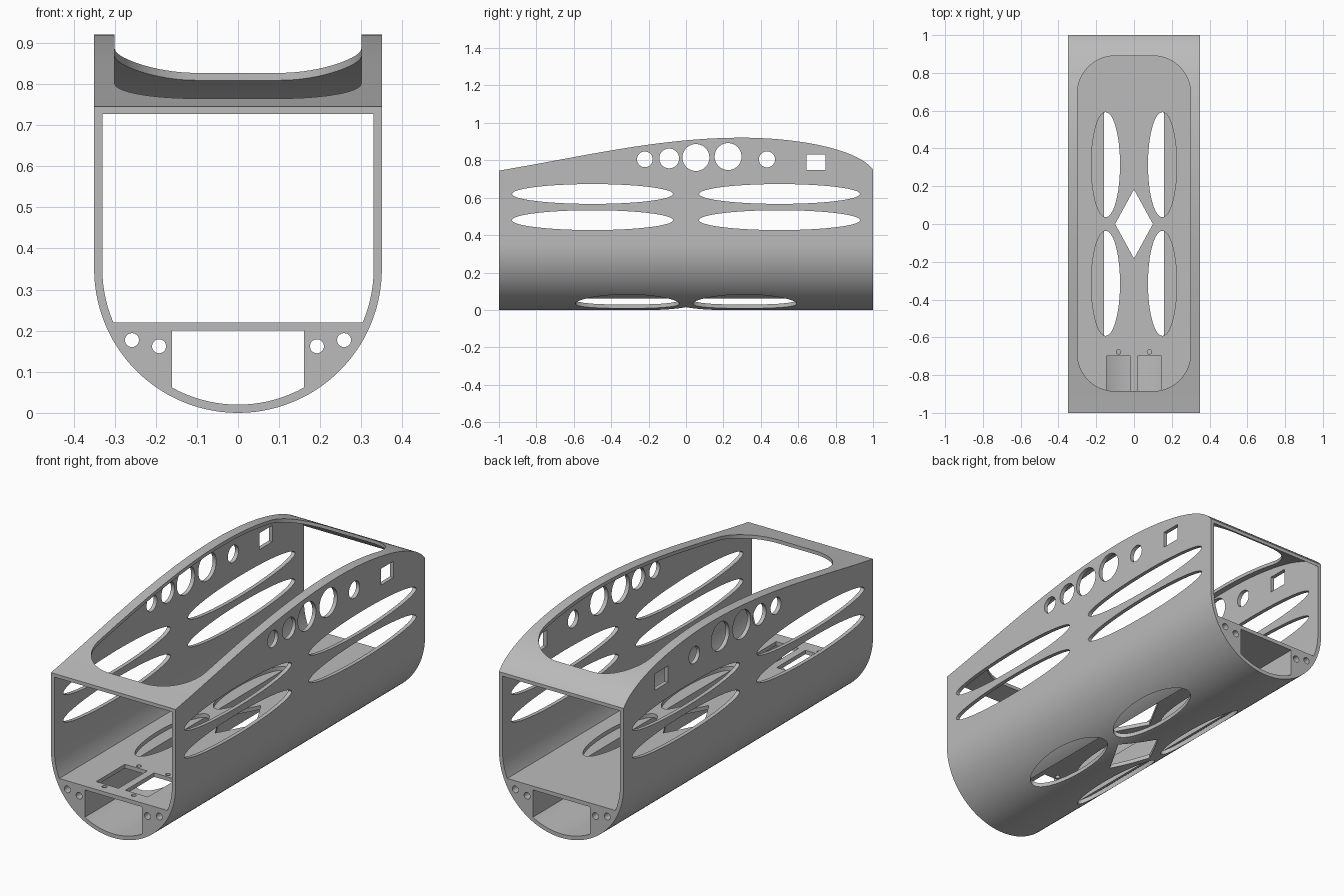
import bpy, bmesh, math
from mathutils import Vector
from mathutils.geometry import interpolate_bezier

cube = bpy.data.objects.get("Cube")
if cube:
    bpy.data.objects.remove(cube, do_unlink=True)

RADIUS, WALL = 0.35, 0.02
FLOOR_LOW, FLOOR_TOP = 0.20, 0.22

grey = bpy.data.materials.new("plain grey")
grey.use_nodes = True
colour = (0.5, 0.5, 0.5, 1)
grey.diffuse_color = colour
grey.node_tree.nodes["Principled BSDF"].inputs["Base Color"].default_value = colour


def make_object(name, bm):
    bmesh.ops.recalc_face_normals(bm, faces=bm.faces)
    mesh = bpy.data.meshes.new(name)
    bm.to_mesh(mesh)
    bm.free()
    mesh.materials.append(grey)
    obj = bpy.data.objects.new(name, mesh)
    bpy.context.collection.objects.link(obj)
    return obj


def loft(bm, rings):
    """Skin equal-sized rings of points and cap both ends."""
    rows = [[bm.verts.new(p) for p in ring] for ring in rings]
    n = len(rows[0])
    for a, b in zip(rows, rows[1:]):
        for i in range(n):
            j = (i + 1) % n
            bm.faces.new((a[i], a[j], b[j], b[i]))
    bm.faces.new(rows[0])
    bm.faces.new(rows[-1])


def prisms(name, outlines, axis, low, high):
    """Extrude flat outlines along an axis (x, y or z)."""
    place = {"x": lambda u, v, d: (d, u, v),
             "y": lambda u, v, d: (u, d, v),
             "z": lambda u, v, d: (u, v, d)}[axis]
    bm = bmesh.new()
    for outline in outlines:
        loft(bm, [[place(u, v, d) for u, v in outline] for d in (low, high)])
    return make_object(name, bm)


def ellipse(u, v, ru, rv, n=64):
    return [(u + ru * math.cos(math.tau * i / n), v + rv * math.sin(math.tau * i / n))
            for i in range(n)]


def rect(u0, u1, v0, v1):
    return [(u0, v0), (u1, v0), (u1, v1), (u0, v1)]


def rounded_rect(u0, u1, v0, v1, r, n=20):
    corners = [(u1 - r, v1 - r), (u0 + r, v1 - r), (u0 + r, v0 + r), (u1 - r, v0 + r)]
    return [(cu + r * math.cos(math.pi / 2 * (k + i / n)),
             cv + r * math.sin(math.pi / 2 * (k + i / n)))
            for k, (cu, cv) in enumerate(corners) for i in range(n + 1)]


def cut(obj, cutters):
    bpy.context.view_layer.objects.active = obj
    for cutter in cutters:
        cutter.hide_render = True
        mod = obj.modifiers.new("cut", "BOOLEAN")
        mod.operation, mod.solver, mod.object = "DIFFERENCE", "EXACT", cutter
        bpy.ops.object.modifier_apply(modifier=mod.name)
        bpy.data.objects.remove(cutter, do_unlink=True)


# Roof line seen from the side: long rise, then a rounded tail
def bezier(points, n):
    return interpolate_bezier(*[Vector((y, z, 0)) for y, z in points], n)


roof = bezier([(-1, .745), (-.55, .82), (-.15, .921), (.3, .921)], 28)
roof += bezier([(.3, .921), (.6, .921), (.92, .86), (1, .75)], 28)[1:]
roof = [(p.x, p.y) for p in roof]


def hull(name, radius, line):
    """U-shaped section with a round belly, topped by the roof line."""
    arc = [(-radius * math.cos(math.pi * i / 56), RADIUS - radius * math.sin(math.pi * i / 56))
           for i in range(57)]
    bm = bmesh.new()
    loft(bm, [[(x, y, z) for x, z in arc] + [(radius, y, top), (-radius, y, top)]
              for y, top in line])
    return make_object(name, bm)


# Hollow body shell
shell = hull("body_shell", RADIUS, roof)
inner_line = [(y, z - 0.018) for y, z in roof]
inner_line = [(-1.1, inner_line[0][1])] + inner_line + [(1.1, inner_line[-1][1])]
cavity = hull("cavity_cutter", RADIUS - WALL, inner_line)

# Slots, round ports and a square port through both sides
side_holes = [ellipse(y, z, .43, .053, 96) for y in (-.5, .5) for z in (.48, .62)]
side_holes += [ellipse(y, z, r, r) for y, z, r in (
    (-.22, .805, .042), (-.09, .81, .053), (.053, .815, .072),
    (.225, .82, .072), (.433, .805, .043))]
side_holes.append(rect(.645, .747, .747, .83))
side_cutter = prisms("side_cutter", side_holes, "x", -.6, .6)

# Large rounded hatch in the roof
hatch_cutter = prisms("hatch_cutter", [rounded_rect(-.3, .3, -.885, .89, .2)], "z", .65, 1.2)

# Oval and diamond openings shared by belly and floor
ovals = [ellipse(sx * .15, sy * .314, .076, .278, 80) for sx in (-1, 1) for sy in (-1, 1)]
diamond = [(.1, 0), (0, .183), (-.1, 0), (0, -.183)]
belly_cutter = prisms("belly_cutter", ovals + [diamond], "z", -.1, .16)
cut(shell, [cavity, side_cutter, hatch_cutter, belly_cutter])

# Floor with mounting bays and screw holes
half = math.sqrt((RADIUS - WALL) ** 2 - (RADIUS - FLOOR_TOP) ** 2)
floor = prisms("floor", [rect(-half, half, -1, 1)], "z", FLOOR_LOW, FLOOR_TOP)
bays = [rect(.082 * s - .063, .082 * s + .063, -.93, -.70) for s in (-1, 1)]
screws = [ellipse(.082 * s, y, .012, .012, 24) for s in (-1, 1) for y in (-.953, -.677)]
cut(floor, [prisms("floor_cutter", ovals + [diamond] + bays + screws, "z", .1, .3)])

# Solid rails under the floor, each with two long bores
inner = RADIUS - WALL
for side, name in ((1, "left_rail"), (-1, "right_rail")):
    a0 = math.acos(.16 / inner)
    a1 = math.asin((RADIUS - FLOOR_LOW) / inner)
    angles = [a0 + (a1 - a0) * i / 20 for i in range(21)]
    section = [(side * inner * math.cos(a), RADIUS - inner * math.sin(a)) for a in angles]
    section.append((side * .16, FLOOR_LOW))
    rail = prisms(name, [section], "y", -1, 1)
    bores = [ellipse(side * x, z, .017, .017, 32) for x, z in ((.192, .162), (.258, .177))]
    cut(rail, [prisms("bore_cutter", bores, "y", -1.1, 1.1)])

# Smooth curved walls, keep cut edges crisp
bpy.ops.object.select_all(action="DESELECT")
for part in ("body_shell", "floor", "left_rail", "right_rail"):
    obj = bpy.data.objects[part]
    obj.select_set(True)
    bpy.context.view_layer.objects.active = obj
bpy.ops.object.shade_smooth_by_angle(angle=math.radians(30))
